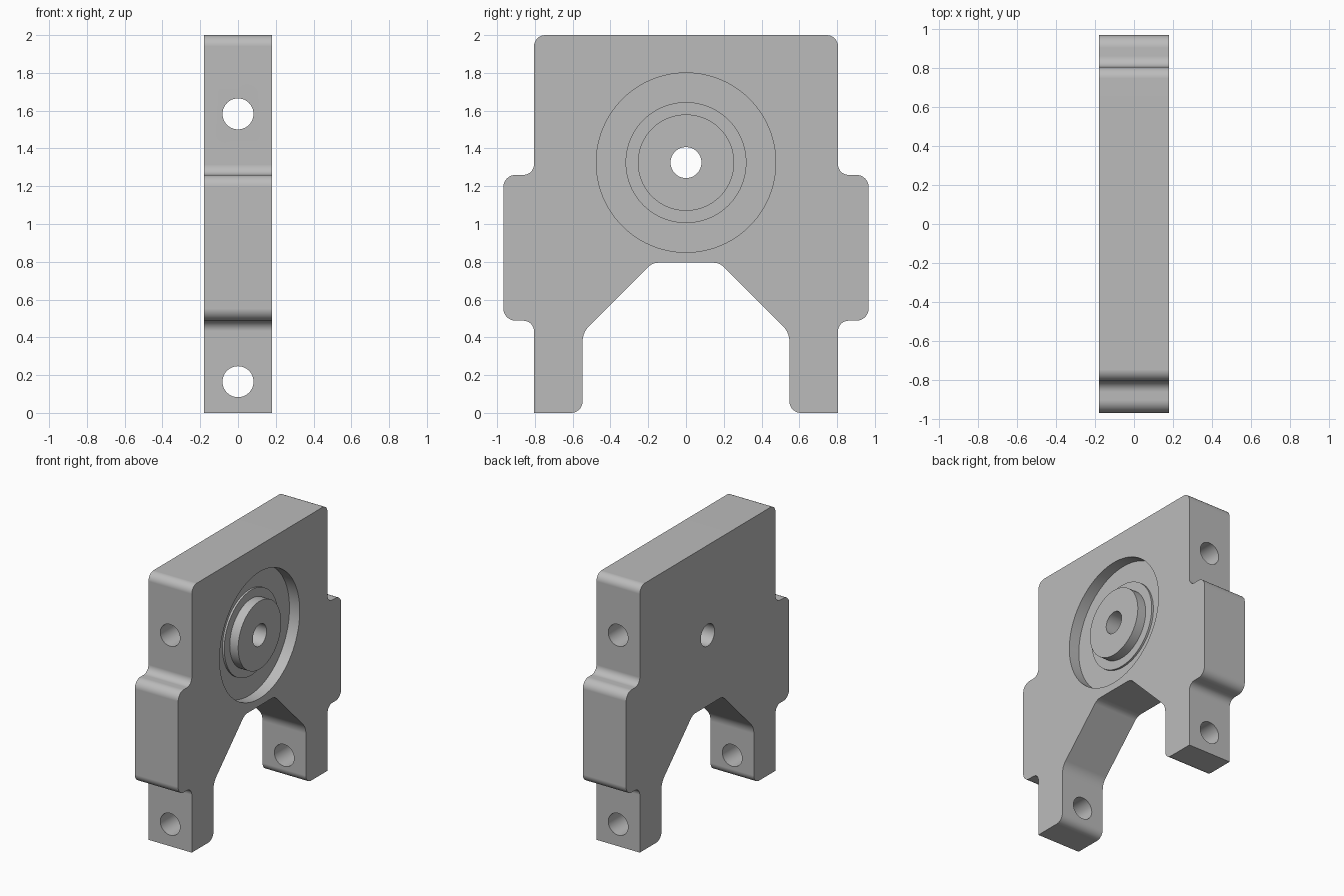
import bpy, bmesh, math
from mathutils import Vector, Matrix

old = bpy.data.objects.get("Cube")
if old:
    bpy.data.objects.remove(old, do_unlink=True)

HALF = 0.18       # half thickness of the plate
HUB_Z = 1.325     # height of the hub axis
HOLE = 0.082      # radius of every drilled hole

grey = bpy.data.materials.new("plain grey")
grey.use_nodes = True
colour = (0.5, 0.5, 0.5, 1)
grey.diffuse_color = colour
grey.node_tree.nodes["Principled BSDF"].inputs["Base Color"].default_value = colour


def make_object(name, bm):
    bmesh.ops.recalc_face_normals(bm, faces=bm.faces)
    mesh = bpy.data.meshes.new(name)
    bm.to_mesh(mesh)
    bm.free()
    mesh.materials.append(grey)
    obj = bpy.data.objects.new(name, mesh)
    bpy.context.collection.objects.link(obj)
    return obj


def fillet(prev, corner, nxt, radius, steps=8):
    """Arc points that round a corner of the outline."""
    if radius == 0:
        return [corner]
    a, b = (prev - corner).normalized(), (nxt - corner).normalized()
    half = a.angle(b) / 2
    centre = corner + (a + b).normalized() * radius / math.sin(half)
    start = (corner + a * radius / math.tan(half) - centre).normalized()
    end = (corner + b * radius / math.tan(half) - centre).normalized()
    return [centre + start.slerp(end, i / steps) * radius for i in range(steps + 1)]


def drill(name, axis, z):
    bm = bmesh.new()
    turn = Matrix.Rotation(math.pi / 2, 4, axis)
    bmesh.ops.create_cone(bm, cap_ends=True, segments=48, radius1=HOLE, radius2=HOLE,
                          depth=3, matrix=Matrix.Translation((0, 0, z)) @ turn)
    return make_object(name, bm)


# Plate outline: half of it as (y, z, fillet radius), then mirrored
half_outline = [
    (0.805, 2.0, 0.06), (0.805, 1.26, 0.055), (0.967, 1.26, 0.065),
    (0.967, 0.488, 0.065), (0.805, 0.488, 0.055), (0.805, 0, 0),
    (0.548, 0, 0.06), (0.548, 0.425, 0.12), (0.178, 0.795, 0.08),
]
outline = half_outline + [(-y, z, r) for y, z, r in reversed(half_outline)]
corners = [Vector((0, y, z)) for y, z, r in outline]
points = []
for i, (y, z, r) in enumerate(outline):
    points += fillet(corners[i - 1], corners[i], corners[(i + 1) % len(corners)], r)

# Solid plate: two caps joined by a band of quads
bm = bmesh.new()
left, right = ([bm.verts.new((x, p.y, p.z)) for p in points] for x in (HALF, -HALF))
bm.faces.new(left)
bm.faces.new(right)
for i in range(len(points)):
    bm.faces.new((left[i - 1], left[i], right[i], right[i - 1]))
plate = make_object("bracket_plate", bm)

# Ring pocket around the hub, with a low shoulder at its inner edge
bm = bmesh.new()
profile = [(0.255, 0.3), (0.255, 0.11), (0.32, 0.11), (0.32, 0.095), (0.475, 0.095), (0.475, 0.3)]
verts = [bm.verts.new((x, 0, HUB_Z + r)) for r, x in profile]
edges = [bm.edges.new((verts[i - 1], verts[i])) for i in range(len(verts))]
bmesh.ops.spin(bm, geom=verts + edges, cent=(0, 0, HUB_Z), axis=(1, 0, 0),
               angle=math.tau, steps=96)
bmesh.ops.remove_doubles(bm, verts=bm.verts, dist=0.0001)
pocket = make_object("pocket_cutter", bm)

# Cut the pocket, the hub hole and the two cross holes
cutters = [pocket, drill("hub_hole_cutter", 'Y', HUB_Z),
           drill("upper_hole_cutter", 'X', 1.583), drill("lower_hole_cutter", 'X', 0.165)]
bpy.ops.object.select_all(action='DESELECT')
plate.select_set(True)
bpy.context.view_layer.objects.active = plate
for cutter in cutters:
    cutter.hide_render = True
    cut = plate.modifiers.new(cutter.name, 'BOOLEAN')
    cut.operation, cut.solver, cut.object = 'DIFFERENCE', 'EXACT', cutter
    bpy.ops.object.modifier_apply(modifier=cut.name)
    bpy.data.objects.remove(cutter, do_unlink=True)

# Smooth fillets with flat faces kept flat
bpy.ops.object.shade_smooth_by_angle(angle=math.radians(30))
weighted = plate.modifiers.new("flat_face_normals", 'WEIGHTED_NORMAL')
weighted.keep_sharp = True
